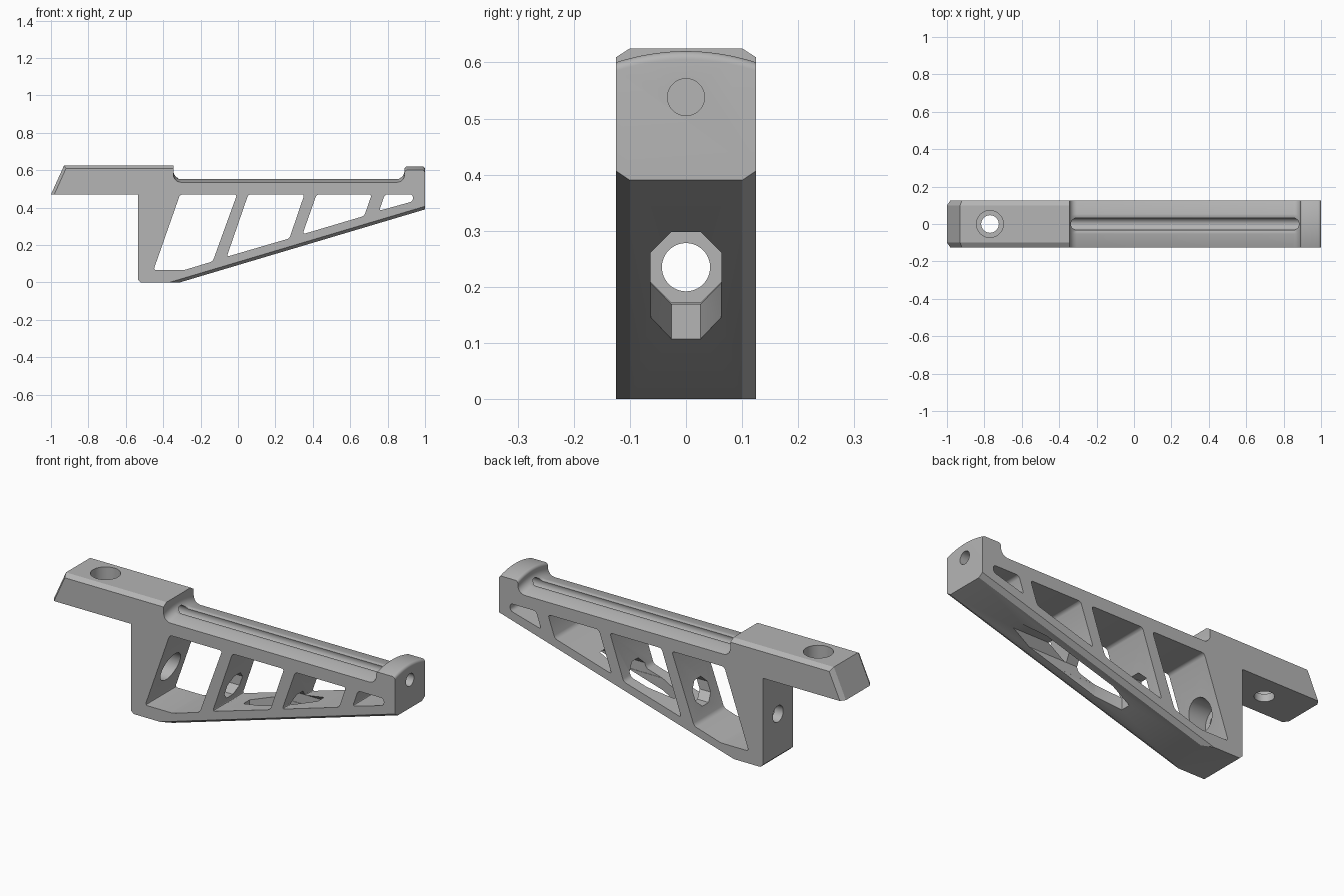
import bpy, bmesh, math
from mathutils import Vector

cube = bpy.data.objects.get("Cube")
if cube:
    bpy.data.objects.remove(cube)

HALF = 0.125                       # half width of the grip
SLOPE = 0.39 / 1.31                # rise of the underside

grey = bpy.data.materials.new("matte_grey")
grey.use_nodes = True
grey.diffuse_color = (0.46, 0.46, 0.46, 1)
grey.node_tree.nodes["Principled BSDF"].inputs["Base Color"].default_value = grey.diffuse_color


def to_object(name, bm):
    bmesh.ops.recalc_face_normals(bm, faces=bm.faces)
    mesh = bpy.data.meshes.new(name)
    bm.to_mesh(mesh)
    bm.free()
    obj = bpy.data.objects.new(name, mesh)
    bpy.context.collection.objects.link(obj)
    return obj


def prism(points, axis, lo, hi, rounding=0.0):
    """Extrude a 2D outline along an axis, optionally rounding its corners."""
    place = {"x": lambda a, b, d: (d, a, b),
             "y": lambda a, b, d: (a, d, b),
             "z": lambda a, b, d: (a, b, d)}[axis]
    bm = bmesh.new()
    face = bm.faces.new([bm.verts.new(place(a, b, lo)) for a, b in points])
    grown = bmesh.ops.extrude_face_region(bm, geom=[face])["geom"]
    shift = Vector(place(0, 0, hi - lo))
    bmesh.ops.translate(bm, vec=shift, verts=[g for g in grown if isinstance(g, bmesh.types.BMVert)])
    if rounding:
        sides = [e for e in bm.edges
                 if abs((e.verts[0].co - e.verts[1].co).normalized().dot(shift.normalized())) > 0.99]
        bmesh.ops.bevel(bm, geom=sides, offset=rounding, segments=4, profile=0.5, affect='EDGES')
    return bm


def circle(cx, cy, r, n=48, turn=0.0):
    return [(cx + r * math.cos(turn + math.tau * i / n),
             cy + r * math.sin(turn + math.tau * i / n)) for i in range(n)]


def arc(cx, cz, r, start, end, n=6):
    return [(cx + r * math.cos(math.radians(start + (end - start) * i / n)),
             cz + r * math.sin(math.radians(start + (end - start) * i / n))) for i in range(n + 1)]


# Main side profile, with its long top and underside edges chamfered
outline = [(-1, 0.47), (-0.93, 0.625), (1, 0.625), (1, 0.39), (-0.31, 0),
           (-0.52, 0), (-0.535, 0.015), (-0.535, 0.47)]
bm = prism(outline, "y", -0.08, 0.08)


def is_chamfered(edge):
    a, b = (v.co for v in edge.verts)
    if abs(a.y - b.y) > 0.001:
        return False
    mid = (a + b) / 2
    on_top = mid.z > 0.62
    on_nose = mid.x < -0.95
    on_ramp = abs(mid.z - SLOPE * (mid.x + 0.31)) < 0.005 and mid.x > 0
    return on_top or on_nose or on_ramp


bmesh.ops.bevel(bm, geom=[e for e in bm.edges if is_chamfered(e)], offset=0.016,
                segments=1, affect='EDGES')
bmesh.ops.scale(bm, vec=(1, HALF / 0.08, 1), verts=bm.verts)
body = to_object("grip_body", bm)

cutters = []


def cut(bm):
    cutters.append(to_object("cutter", bm))


# Crowned rail recess and crowned end stop, with a dished centre line
top_path = ([(-0.35, 0.8), (-0.345, 0.615)] + arc(-0.305, 0.595, 0.04, 180, 270)
            + arc(0.85, 0.595, 0.04, 270, 360) + arc(0.905, 0.605, 0.015, 180, 90)
            + arc(0.985, 0.605, 0.015, 90, 0) + [(1.1, 0.6)])
rows = [-0.15 + 0.3 * i / 60 for i in range(61)]
bm = bmesh.new()
lower, upper = [], []
for x, z in top_path:
    on_rail = 0.56 < 0.6 and -0.32 < x < 0.87
    line = []
    for y in rows:
        dip = 0.015 * max(0, 1 - abs(y) / 0.047) if on_rail else 0
        line.append(bm.verts.new((x, y, z - 0.02 * (y / HALF) ** 2 - dip)))
    lower.append(line)
    upper.append([bm.verts.new((x, y, 0.9)) for y in (rows[0], rows[-1])])
for i in range(len(top_path) - 1):
    a, b, c, d = lower[i], lower[i + 1], upper[i], upper[i + 1]
    for j in range(len(rows) - 1):
        bm.faces.new((a[j], a[j + 1], b[j + 1], b[j]))
    bm.faces.new((a[0], b[0], d[0], c[0]))
    bm.faces.new((a[-1], c[1], d[1], b[-1]))
    bm.faces.new((c[0], d[0], d[1], c[1]))
for line, pair in ((lower[0], upper[0]), (lower[-1], upper[-1])):
    bm.faces.new(line + [pair[1], pair[0]])
cut(bm)

# Side windows between the slanted struts
windows = [
    [(-0.31, 0.47), (-0.005, 0.47), (-0.135, 0.112), (-0.29, 0.065), (-0.452, 0.065)],
    [(0.055, 0.47), (0.355, 0.47), (0.275, 0.235), (-0.06, 0.137)],
    [(0.42, 0.47), (0.715, 0.47), (0.675, 0.355), (0.345, 0.257)],
    [(0.785, 0.47), (0.935, 0.47), (0.935, 0.433), (0.755, 0.383)],
]
for window in windows:
    cut(prism(window, "y", -0.3, 0.3, rounding=0.014))

# Long bore under the rail, opening it into a round channel
cut(prism(circle(0, 0.538, 0.033), "x", -0.45, 1.1))

# Bolt hole through the rear wall, with a wide seat inside
cut(prism(circle(0, 0.235, 0.043), "x", -0.7, -0.3))
cut(prism(circle(0, 0.235, 0.075), "x", -0.485, -0.28))

# Octagonal tool passage through the struts and the underside slot
cut(prism(circle(0, 0.235, 0.068, 8, math.pi / 8), "x", -0.2, 0.8))
cut(prism([(0.05, -0.026), (0.177, -0.062), (0.5, -0.062),
           (0.5, 0.062), (0.177, 0.062), (0.05, 0.026)], "z", -0.1, 0.235))

# Stepped vertical bolt hole in the tang
cut(prism(circle(-0.77, 0, 0.047), "z", 0.4, 0.7))
cut(prism(circle(-0.77, 0, 0.072), "z", 0.51, 0.7))

# Carve everything out of the body and discard the cutters
for cutter in cutters:
    mod = body.modifiers.new("carve", 'BOOLEAN')
    mod.operation = 'DIFFERENCE'
    mod.solver = 'EXACT'
    mod.object = cutter
carved = bpy.data.meshes.new_from_object(body.evaluated_get(bpy.context.evaluated_depsgraph_get()))
body.modifiers.clear()
body.data = carved
for cutter in cutters:
    bpy.data.objects.remove(cutter)

carved.materials.clear()
carved.materials.append(grey)
for poly in carved.polygons:
    poly.material_index = 0

bpy.ops.object.select_all(action='DESELECT')
body.select_set(True)
bpy.context.view_layer.objects.active = body
bpy.ops.object.shade_smooth_by_angle(angle=math.radians(28))
